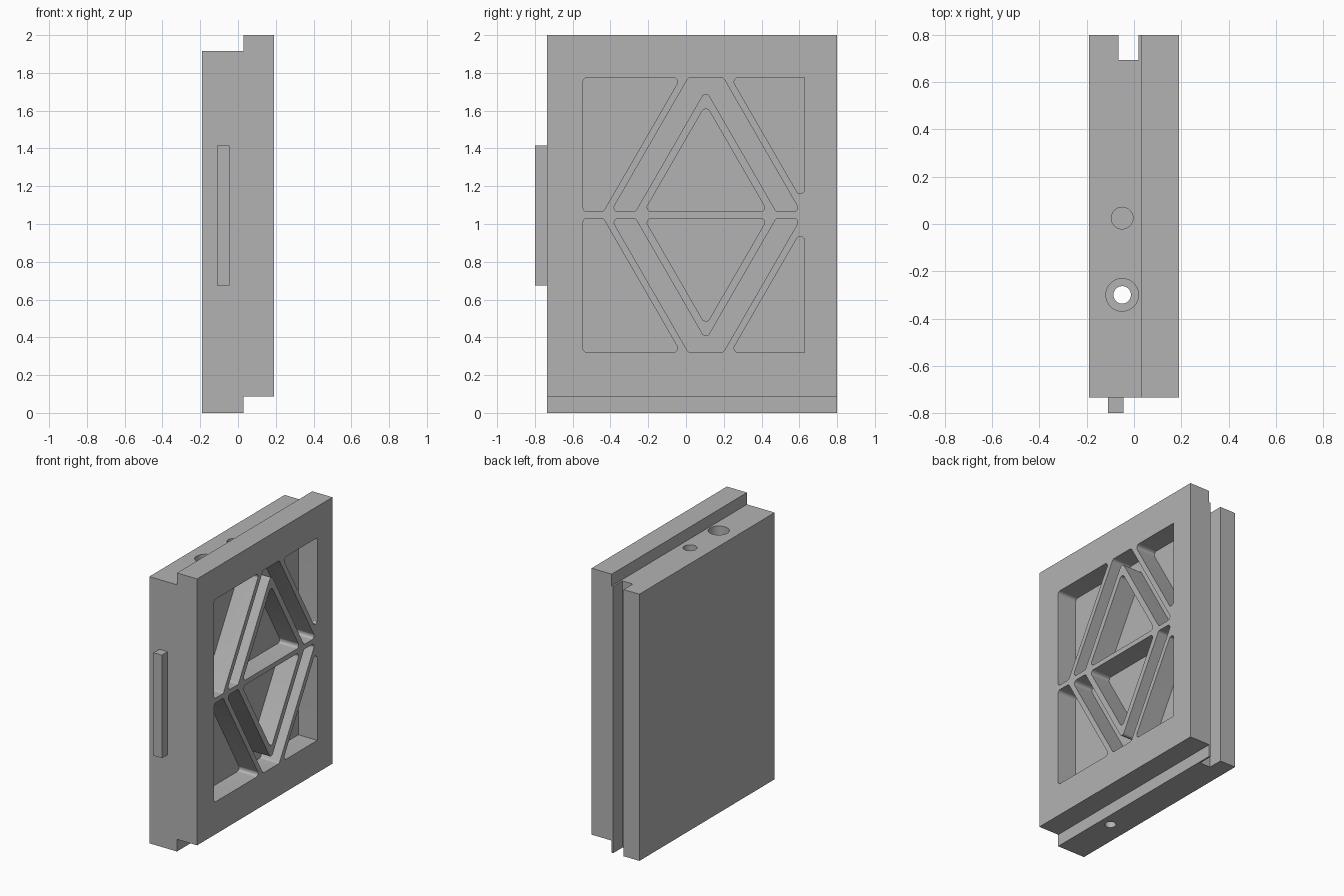
import bpy, bmesh, math
from mathutils import Vector

cube = bpy.data.objects.get("Cube")
if cube:
    bpy.data.objects.remove(cube, do_unlink=True)

grey = bpy.data.materials.new("plain grey")
grey.use_nodes = True
colour = (0.45, 0.45, 0.45, 1)
grey.diffuse_color = colour
grey.node_tree.nodes["Principled BSDF"].inputs["Base Color"].default_value = colour


def prism(name, points, offset):
    """Extrude a closed loop of 3D points along an offset."""
    bm = bmesh.new()
    face = bm.faces.new([bm.verts.new(p) for p in points])
    geom = bmesh.ops.extrude_face_region(bm, geom=[face])["geom"]
    bmesh.ops.translate(bm, vec=offset, verts=[v for v in geom if isinstance(v, bmesh.types.BMVert)])
    bmesh.ops.recalc_face_normals(bm, faces=bm.faces)
    mesh = bpy.data.meshes.new(name)
    bm.to_mesh(mesh)
    bm.free()
    mesh.materials.append(grey)
    obj = bpy.data.objects.new(name, mesh)
    bpy.context.collection.objects.link(obj)
    return obj


def box(name, x0, x1, y0, y1, z0, z1):
    loop = [(x0, y0, z0), (x1, y0, z0), (x1, y1, z0), (x0, y1, z0)]
    return prism(name, loop, (0, 0, z1 - z0))


def cylinder(name, x, y, r, z0, z1, n=40):
    loop = [(x + r * math.cos(math.tau * i / n), y + r * math.sin(math.tau * i / n), z0)
            for i in range(n)]
    return prism(name, loop, (0, 0, z1 - z0))


def rounded(points, sharp=(), r=0.022, steps=6):
    """Fillet each corner of a polygon except the sharp ones."""
    out = []
    for i, p in enumerate(points):
        p = Vector(p)
        if i in sharp:
            out.append(p)
            continue
        a = (Vector(points[i - 1]) - p).normalized()
        b = (Vector(points[(i + 1) % len(points)]) - p).normalized()
        half = a.angle(b) / 2
        centre = p + (a + b).normalized() * r / math.sin(half)
        start = p + a * r / math.tan(half) - centre
        end = p + b * r / math.tan(half) - centre
        for s in range(steps + 1):
            arm = start.lerp(end, s / steps).normalized()
            out.append(centre + arm * r)
    return out


# Body with offset top and bottom rebates
profile = [(-0.19, 0), (0.03, 0), (0.03, 0.087), (0.19, 0.087),
           (0.19, 2), (0.03, 2), (0.03, 1.915), (-0.19, 1.915)]
body = prism("panel_body", [(x, -0.735, z) for x, z in profile], (0, 1.535, 0))

# Back groove, counterbored through hole and blind hole
cutters = [
    box("groove_cutter", -0.065, 0.018, 0.695, 0.9, -0.1, 2.1),
    cylinder("through_hole_cutter", -0.05, -0.3, 0.037, -0.1, 2.1),
    cylinder("counterbore_cutter", -0.05, -0.3, 0.069, 1.75, 2.1),
    cylinder("blind_hole_cutter", -0.05, 0.025, 0.046, 1.6, 2.1),
]

# Truss pockets on the side face: upper set mirrored to the lower set
MID, BASE, TOP, CENTRE = 1.0475, 1.065, 1.775, 0.105
ROOT3 = math.sqrt(3)
rise = (TOP - BASE) / ROOT3
tri, inner, outer, corner = 0.327, 0.373, 0.502, 0.543
shapes = {
    "triangle": rounded([(CENTRE - tri, BASE), (CENTRE + tri, BASE), (CENTRE, BASE + tri * ROOT3)]),
    "chevron": rounded([(CENTRE - outer, BASE), (CENTRE - inner, BASE),
                        (CENTRE, BASE + inner * ROOT3),
                        (CENTRE + inner, BASE), (CENTRE + outer, BASE),
                        (CENTRE + outer - rise, TOP), (CENTRE - outer + rise, TOP)]),
    "front_corner": rounded([(-0.545, BASE), (CENTRE - corner, BASE),
                             (CENTRE - corner + rise, TOP), (-0.545, TOP)]),
    "back_corner": rounded([(0.628, BASE + (CENTRE + corner - 0.628) * ROOT3), (0.628, TOP),
                            (CENTRE + corner - rise, TOP)], sharp=(1,)),
}
for name, loop in shapes.items():
    for side, sign in (("upper", 1), ("lower", -1)):
        points = [(0.04, y, MID + sign * (z - MID)) for y, z in loop]
        cutters.append(prism(f"{side}_{name}_cutter", points, (0.3, 0, 0)))

# Cut the body, bake the result and discard the cutters
for cutter in cutters:
    cutter.hide_render = True
    mod = body.modifiers.new(cutter.name, "BOOLEAN")
    mod.operation = "DIFFERENCE"
    mod.solver = "EXACT"
    mod.object = cutter
bpy.context.view_layer.update()
baked = bpy.data.meshes.new_from_object(body.evaluated_get(bpy.context.evaluated_depsgraph_get()))
body.modifiers.clear()
body.data = baked
for cutter in cutters:
    bpy.data.objects.remove(cutter, do_unlink=True)

# Locating tongue on the front edge
tongue = box("front_tongue", -0.11, -0.045, -0.8, -0.735, 0.675, 1.415)

for obj in bpy.context.selected_objects:
    obj.select_set(False)
body.select_set(True)
bpy.context.view_layer.objects.active = body
bpy.ops.object.shade_smooth_by_angle(angle=math.radians(28))
